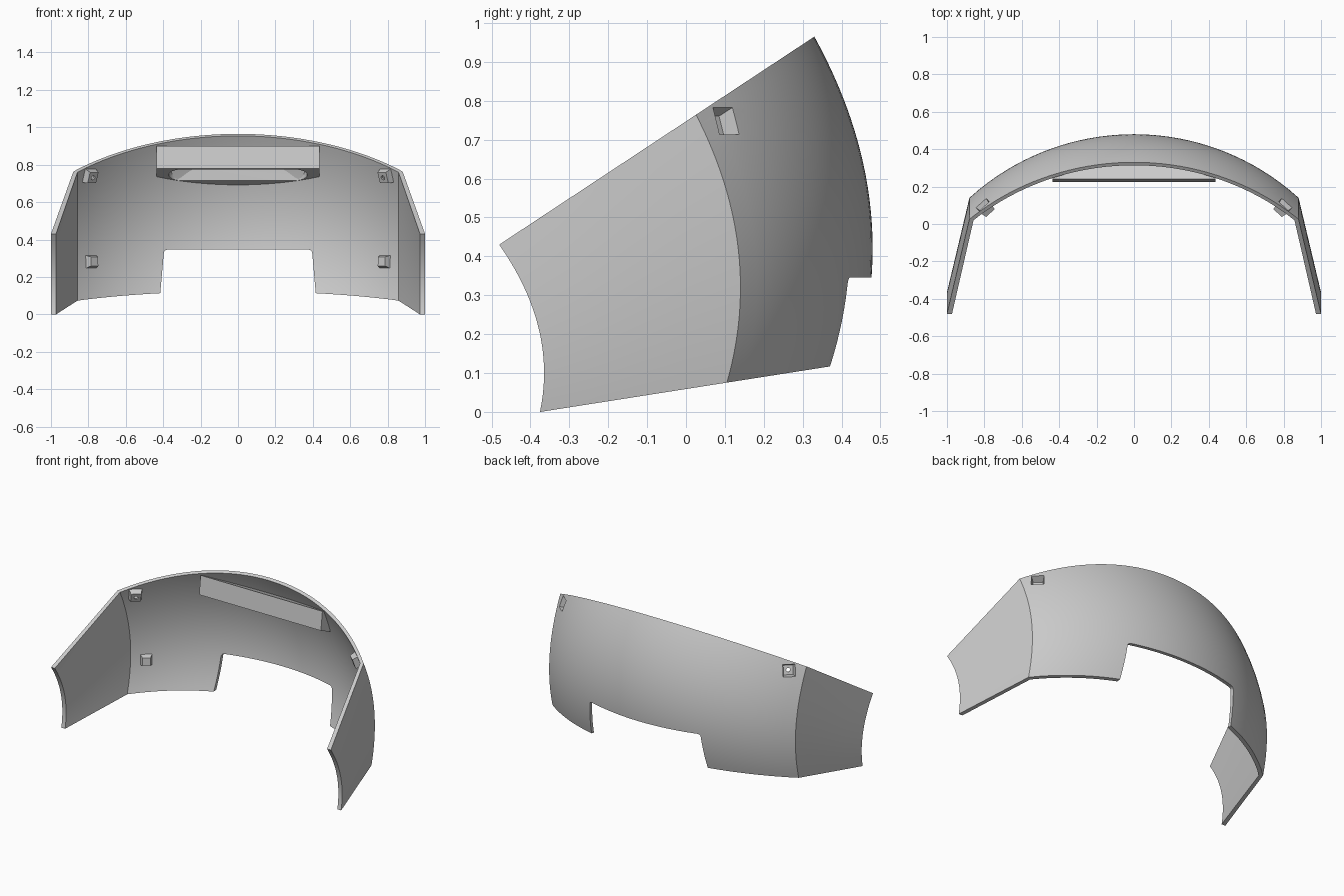
import bpy, bmesh, math
from mathutils import Matrix, Vector

if "Cube" in bpy.data.objects:
    bpy.data.objects.remove(bpy.data.objects["Cube"], do_unlink=True)

grey = bpy.data.materials.new("light grey")
grey.use_nodes = True
grey.diffuse_color = (0.6, 0.6, 0.6, 1)
grey.node_tree.nodes["Principled BSDF"].inputs["Base Color"].default_value = (0.6, 0.6, 0.6, 1)

RADIUS, CROWN, SAG = 1.309, 0.48, 0.34   # plan arc of the rear wall
THICK, ROWS, ARC = 0.022, 28, 18


def add_object(name, bm):
    bmesh.ops.recalc_face_normals(bm, faces=bm.faces)
    mesh = bpy.data.meshes.new(name)
    bm.to_mesh(mesh)
    bm.free()
    obj = bpy.data.objects.new(name, mesh)
    bpy.context.collection.objects.link(obj)
    mesh.materials.append(grey)
    return obj


def activate(obj):
    bpy.ops.object.select_all(action="DESELECT")
    obj.select_set(True)
    bpy.context.view_layer.objects.active = obj


def cut(obj, cutter):
    mod = obj.modifiers.new("cut", "BOOLEAN")
    mod.operation, mod.solver, mod.object = "DIFFERENCE", "EXACT", cutter
    activate(obj)
    bpy.ops.object.modifier_apply(modifier=mod.name)
    bpy.data.objects.remove(cutter, do_unlink=True)


def smooth(obj):
    activate(obj)
    bpy.ops.object.shade_smooth_by_angle(angle=math.radians(22))


def prism(name, points, direction):
    """Closed polygon extruded along a direction."""
    bm = bmesh.new()
    face = bm.faces.new([bm.verts.new(p) for p in points])
    ext = bmesh.ops.extrude_face_region(bm, geom=[face])
    verts = [v for v in ext["geom"] if isinstance(v, bmesh.types.BMVert)]
    bmesh.ops.translate(bm, verts=verts, vec=direction)
    return add_object(name, bm)


# Vertical section of the wall: y = y0 - k (z - z0)^2
def section(x, inset=0.0):
    r = RADIUS - inset
    drop = r - math.sqrt(r * r - x * x)
    s = drop / SAG
    return CROWN - inset - drop, 0.42 - 0.10 * s, 0.505 + 0.075 * s


def wall_y(sec, z):
    y0, z0, k = sec
    return y0 - k * (z - z0) ** 2


def column(x, sec):
    """Points of one section between the sloping bottom and top planes."""
    low, high = 0.1, 0.6
    for _ in range(40):
        low = 0.0586 + 0.157 * wall_y(sec, low)
        high = 0.747 + 0.66 * wall_y(sec, high)
    zs = [low + (high - low) * i / ROWS for i in range(ROWS + 1)]
    return [Vector((x, wall_y(sec, z), z)) for z in zs]


def skin(corner_x, front_x, inset):
    """Half a skin: arc from the centre to the corner, then the straight cheek."""
    half = [column(corner_x * i / ARC, section(corner_x * i / ARC, inset)) for i in range(ARC + 1)]
    front = column(front_x, (-0.365, 0.10, 1.06))
    corner = half[-1]
    half += [[a.lerp(b, t / 4) for a, b in zip(corner, front)] for t in range(1, 5)]
    left = [[Vector((-p.x, p.y, p.z)) for p in col] for col in reversed(half[1:])]
    return left + half


# Shell
bm = bmesh.new()
outer, inner = [[[bm.verts.new(p) for p in col] for col in skin(*args)]
                for args in ((0.88, 1.0, 0.0), (0.858, 0.973, THICK))]
last = len(outer) - 1
for i in range(last):
    for j in range(ROWS):
        for g in (outer, inner):
            bm.faces.new((g[i][j], g[i + 1][j], g[i + 1][j + 1], g[i][j + 1]))
    for j in (0, ROWS):
        bm.faces.new((outer[i][j], outer[i + 1][j], inner[i + 1][j], inner[i][j]))
for j in range(ROWS):
    for i in (0, last):
        bm.faces.new((outer[i][j], outer[i][j + 1], inner[i][j + 1], inner[i][j]))
shell = add_object("shell", bm)

# Rear notch with slanted sides and rounded corners
side = [(0.43, -0.05), (0.397, 0.325), (0.394, 0.337), (0.388, 0.343), (0.378, 0.346)]
outline = side + [(-x, z) for x, z in reversed(side)]
cut(shell, prism("notch_cutter", [(x, 0.2, z) for x, z in outline], (0, 0.5, 0)))


def frame(x, z):
    """Matrix on the outer wall with local z along the outward normal."""
    e, sec = 0.001, section(x)
    dx = (wall_y(section(x + e), z) - wall_y(section(x - e), z)) / (2 * e)
    n = Vector((-dx, 1, 2 * sec[2] * (z - sec[1]))).normalized()
    t = Vector((0, 0, 1)).cross(n).normalized()
    m = Matrix((t, n.cross(t), n)).transposed().to_4x4()
    m.translation = (x, wall_y(sec, z), z)
    return m


def tapered(name, matrix, near, far, start, end, sides=4):
    """Tapered block or peg along the normal, from depth start to end."""
    bm = bmesh.new()
    bmesh.ops.create_cone(bm, cap_ends=True, segments=sides, radius1=near, radius2=far,
                          depth=end - start)
    if sides == 4:
        bmesh.ops.rotate(bm, verts=bm.verts, matrix=Matrix.Rotation(math.pi / 4, 3, "Z"))
    bmesh.ops.translate(bm, verts=bm.verts, vec=(0, 0, (start + end) / 2))
    bm.transform(matrix)
    return add_object(name, bm)


# Mounting bosses: upper ones open to an outer pocket, lower ones are blind
for label, sign in (("left", 1), ("right", -1)):
    top = frame(0.81 * sign, 0.748)
    cut(shell, tapered("pocket_cutter", top, 0.040, 0.055, -0.045, 0.010))
    boss = tapered("upper_boss_" + label, top, 0.043, 0.058, -0.055, -0.008)
    cut(boss, tapered("pocket_cutter", top, 0.040, 0.055, -0.045, 0.010))
    cut(boss, tapered("hole_cutter", top, 0.012, 0.012, -0.08, 0.02, 16))
    low = frame(0.80 * sign, 0.28)
    boss = tapered("lower_boss_" + label, low, 0.034, 0.055, -0.055, -0.008)
    cut(boss, tapered("hole_cutter", low, 0.012, 0.012, -0.08, -0.025, 16))
smooth(shell)

# Brow block: flat front, top and underside falling back to the wall
bm = bmesh.new()
rings = []
for i in range(25):
    x = 0.435 * (i / 12 - 1)
    sec = section(x, THICK - 0.008)
    ring = []
    for y, z in ((0.225, 0.78), (0.24, 0.90)):
        back = 0.3
        for _ in range(40):
            back = wall_y(sec, z - 0.45 * (back - y))
        ring.append([(x, y, z), (x, back, z - 0.45 * (back - y))])
    rings.append([bm.verts.new(p) for p in (*ring[0], *reversed(ring[1]))])
for a, b in zip(rings, rings[1:]):
    for j in range(4):
        k = (j + 1) % 4
        bm.faces.new((a[j], b[j], b[k], a[k]))
bm.faces.new(rings[0])
bm.faces.new(rings[-1])
block = add_object("brow_block", bm)

# Rounded slot in the underside of the block
pill = []
for centre, start in ((0.305, -90), (-0.305, 90)):
    for i in range(13):
        a = math.radians(start + 15 * i)
        pill.append((centre + 0.065 * math.cos(a), 0.303 + 0.065 * math.sin(a), 0.6))
cut(block, prism("slot_cutter", pill, (0, 0, 0.19)))
smooth(block)
